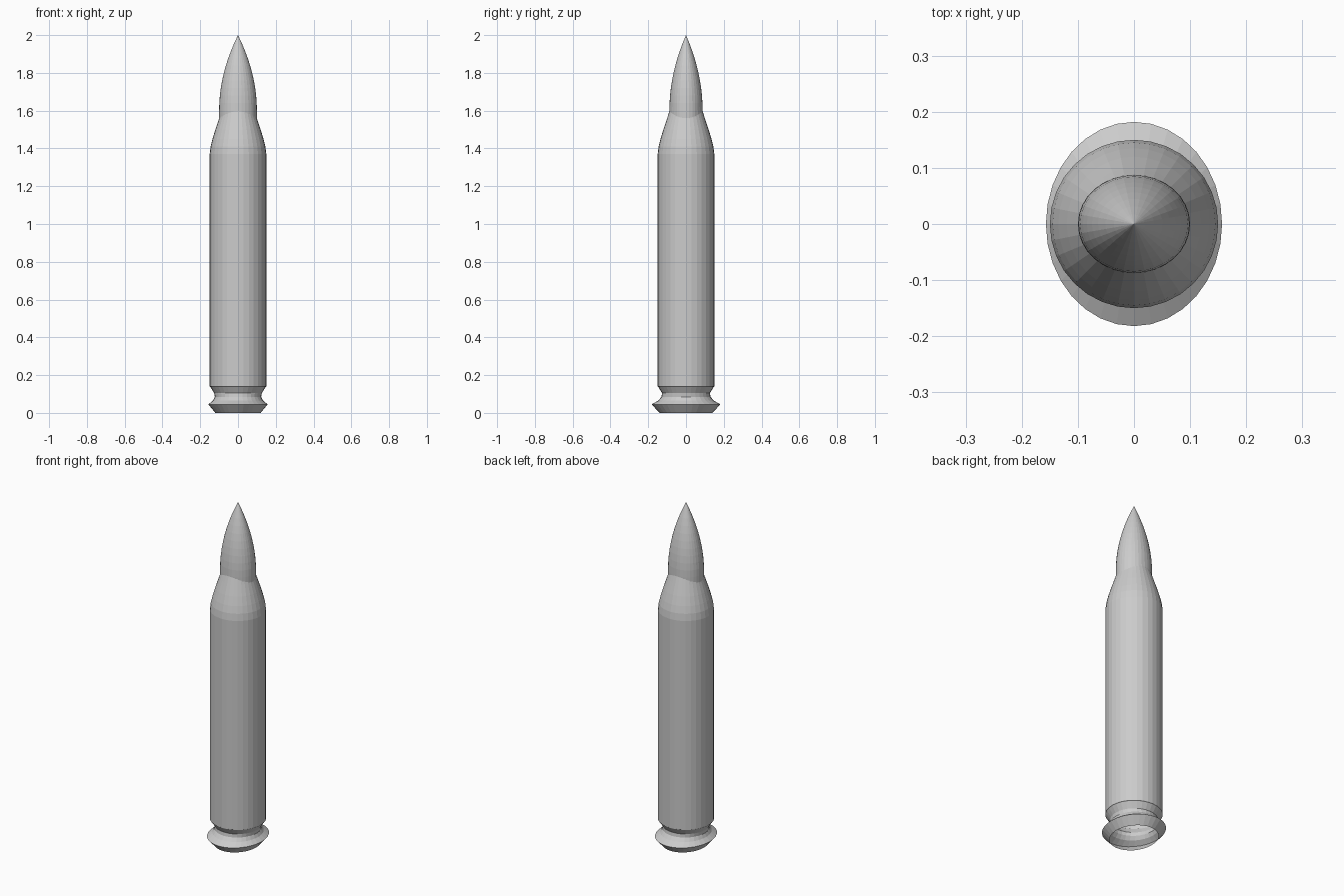
import bpy
import math

if "Cube" in bpy.data.objects:
    bpy.data.objects.remove(bpy.data.objects["Cube"])

SIDES = 32


def lathe(name, rings, close_top=False):
    """Loft elliptical rings given as (z, x radius, y radius)."""
    verts, faces = [], []
    for z, rx, ry in rings:
        for i in range(SIDES):
            a = 2 * math.pi * i / SIDES
            verts.append((rx * math.cos(a), ry * math.sin(a), z))
    for k in range(len(rings) - 1):
        for i in range(SIDES):
            j = (i + 1) % SIDES
            b = k * SIDES
            faces.append((b + i, b + j, b + SIDES + j, b + SIDES + i))
    if close_top:
        verts.append((0, 0, close_top))
        b = (len(rings) - 1) * SIDES
        for i in range(SIDES):
            faces.append((b + i, b + (i + 1) % SIDES, len(verts) - 1))
    mesh = bpy.data.meshes.new(name)
    mesh.from_pydata(verts, [], faces)
    mesh.update()
    obj = bpy.data.objects.new(name, mesh)
    bpy.context.collection.objects.link(obj)
    return obj


# Casing: open oval rim, groove, straight body and rounded shoulder
casing = [(0, .12, .14), (.045, .157, .182), (.065, .133, .147),
          (.085, .123, .130), (.105, .126, .127), (.138, .147, .147)]
casing += [(z, r, r) for z, r in [
    (.14, .15), (1.37, .15), (1.41, .145), (1.45, .135), (1.50, .12),
    (1.56, .10), (1.60, .087), (1.61, .08)]]
lathe("casing", casing)

# Pointed tip: slightly oval ogive that pokes out of the shoulder
tip = [(1.52, .1, .088)]
for k in range(10):
    t = k / 10
    r = 1 - t ** 2
    tip.append((1.6 + .4 * t, .1 * r, .088 * r))
lathe("pointed_tip", tip, close_top=2.0)
